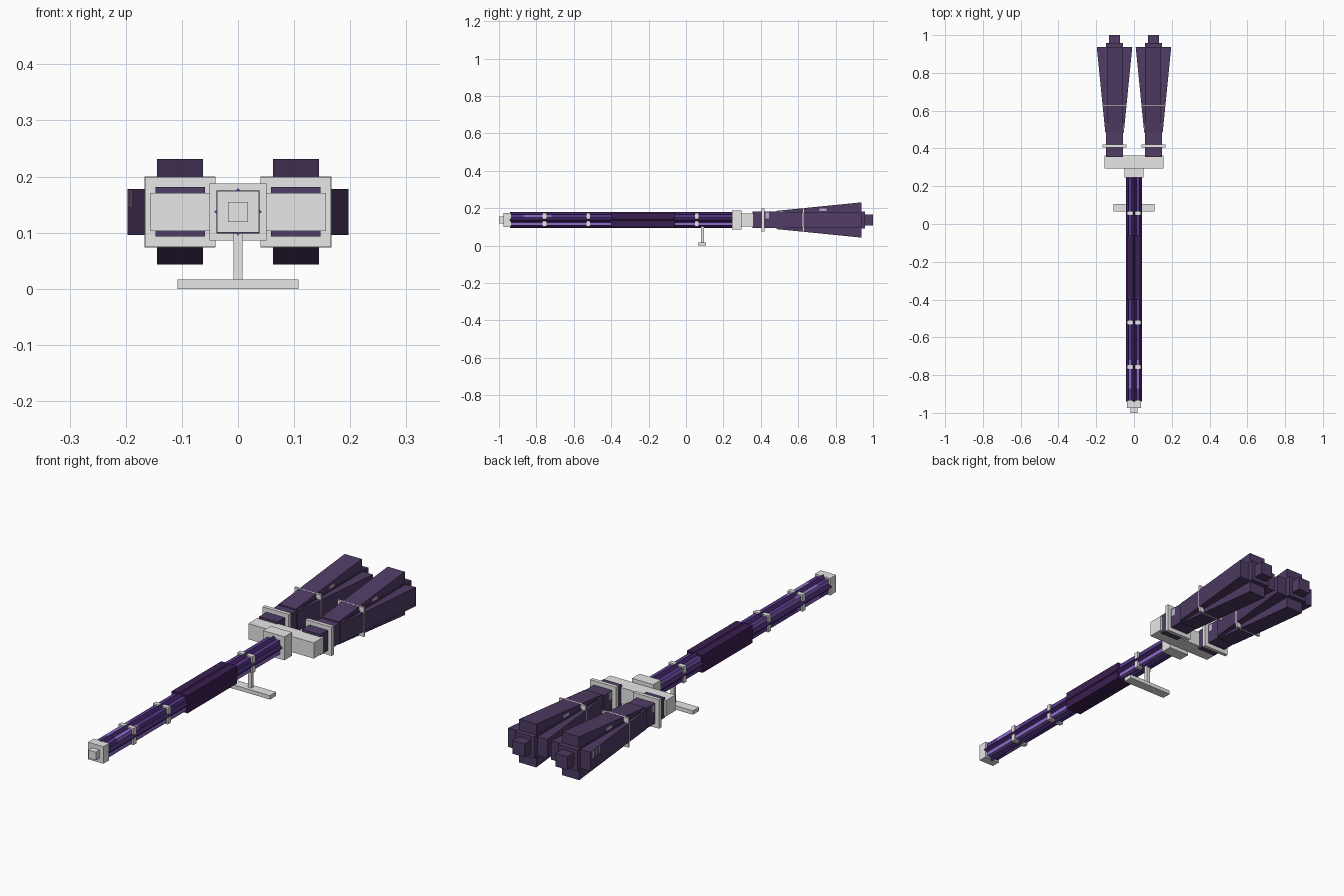
import bpy
from math import cos, sin, pi

cube = bpy.data.objects.get("Cube")
if cube:
    bpy.data.objects.remove(cube, do_unlink=True)

AXIS = 0.137      # height of the shaft axis
HEAD_X = 0.103    # sideways offset of each brush head


def material(name, rgb):
    m = bpy.data.materials.new(name)
    m.use_nodes = True
    m.diffuse_color = (*rgb, 1)
    bsdf = m.node_tree.nodes["Principled BSDF"]
    bsdf.inputs["Base Color"].default_value = (*rgb, 1)
    bsdf.inputs["Roughness"].default_value = 0.7
    return m


GREY = material("light grey", (0.8, 0.8, 0.8))
BRISTLE = material("dusty purple", (0.08, 0.045, 0.13))
FLECK = material("pale lavender", (0.5, 0.41, 0.62))
GRIP = material("dark plum", (0.042, 0.014, 0.08))
DARK = material("deep violet", (0.042, 0.016, 0.11))
MID = material("violet", (0.1, 0.042, 0.27))
PALE = material("lilac", (0.28, 0.15, 0.6))


def loft(name, rings, mats):
    """Join closed rings of points with side faces and flat end caps."""
    n = len(rings[0])
    verts = [p for ring in rings for p in ring]
    faces = []
    for r in range(len(rings) - 1):
        for i in range(n):
            j = (i + 1) % n
            a, b = r * n, (r + 1) * n
            faces.append((a + i, b + i, b + j, a + j))
    faces.append(tuple(range(n)))
    faces.append(tuple(reversed(range(len(verts) - n, len(verts)))))
    mesh = bpy.data.meshes.new(name)
    mesh.from_pydata(verts, [], faces)
    for m in mats:
        mesh.materials.append(m)
    obj = bpy.data.objects.new(name, mesh)
    bpy.context.collection.objects.link(obj)
    return obj


def ring(x, y, z, hx, hz):
    return [(x - hx, y, z - hz), (x + hx, y, z - hz),
            (x + hx, y, z + hz), (x - hx, y, z + hz)]


def beam(name, y0, y1, hx, hz, mat, x=0, z=AXIS, end=None):
    """Box along y; end gives other half sizes at y1 for a flare."""
    ex, ez = end or (hx, hz)
    return loft(name, [ring(x, y0, z, hx, hz), ring(x, y1, z, ex, ez)], [mat])


def flare(y):
    """Half width of the flaring bristle blocks at y."""
    return 0.049 + 0.0996 * (y - 0.485)


# Shaft: eight-pointed star, dark ridges on the diamond, violet square faces
SIDES = 16
stations = (-0.94, -0.87, -0.72, 0.25)
rings = []
for y in stations:
    star = [(0.0321 if k % 2 else 0.042, k * 2 * pi / SIDES) for k in range(SIDES)]
    rings.append([(r * cos(a), y, AXIS + r * sin(a)) for r, a in star])
shaft = loft("shaft", rings, [DARK, MID, PALE])
for f in shaft.data.polygons:
    lane = f.index % SIDES
    if abs(f.normal.y) > 0.5:
        f.material_index = 1
    elif lane % 4 in (1, 2):
        bright_patch = -0.87 < f.center.y < -0.72
        f.material_index = 2 if bright_patch or lane in (6, 13, 14) else 1

# Hand grip, clips and front cap
beam("grip", -0.40, -0.06, 0.038, 0.038, GRIP)
for i, y in enumerate((-0.757, -0.522, 0.057)):
    beam(f"shaft_clip_{i + 1}", y - 0.01, y + 0.01, 0.036, 0.036, GREY)
beam("front_cap", -0.975, -0.935, 0.037, 0.037, GREY)
beam("front_cap_tip", -1.0, -0.97, 0.018, 0.018, GREY)

# Rear socket and crossbar
beam("socket", 0.245, 0.297, 0.051, 0.051, GREY)
beam("crossbar", 0.295, 0.362, 0.157, 0.034, GREY)

# Foot rest
beam("foot_rest_post", 0.08, 0.095, 0.008, 0.045, GREY, z=0.06)
beam("foot_rest_bar", 0.065, 0.107, 0.108, 0.0085, GREY, z=0.0085)

# Twin brush heads: cross shaped flaring bristle blocks
for side, sx in (("left", 1), ("right", -1)):
    x = sx * HEAD_X
    wide = flare(0.937)
    beam(f"{side}_neck", 0.355, 0.50, 0.044, 0.044, BRISTLE, x)
    beam(f"{side}_collar", 0.405, 0.421, 0.0625, 0.0625, GREY, x)
    beam(f"{side}_side_bristles", 0.485, 0.937, 0.049, 0.041, BRISTLE, x, end=(wide, 0.041))
    beam(f"{side}_upright_bristles", 0.485, 0.937, 0.041, 0.049, BRISTLE, x, end=(0.041, wide))
    beam(f"{side}_core", 0.49, 0.957, 0.046, 0.046, BRISTLE, x)
    beam(f"{side}_tail_tip", 0.95, 1.0, 0.029, 0.029, BRISTLE, x)
    beam(f"{side}_band", 0.624, 0.633, 0.0633, 0.0633, GREY, x)
    # Pale flecks on the neck, core and cheeks of the upright bristles
    beam(f"{side}_neck_fleck", 0.425, 0.445, 0.0445, 0.016, FLECK, x, z=AXIS + 0.025)
    beam(f"{side}_core_fleck", 0.495, 0.52, 0.0465, 0.002, FLECK, x, z=AXIS + 0.0435)
    beam(f"{side}_bristle_fleck", 0.715, 0.75, 0.0415, 0.007, FLECK, x, z=AXIS + 0.054)

# Short pale bars on the outer side of the right head
for i, y in enumerate((0.86, 0.885, 0.91)):
    beam(f"right_bar_fleck_{i + 1}", y, y + 0.01, flare(y) - 0.001, 0.015, FLECK,
         -HEAD_X - 0.002, AXIS + 0.024, end=(flare(y + 0.01) - 0.001, 0.015))
